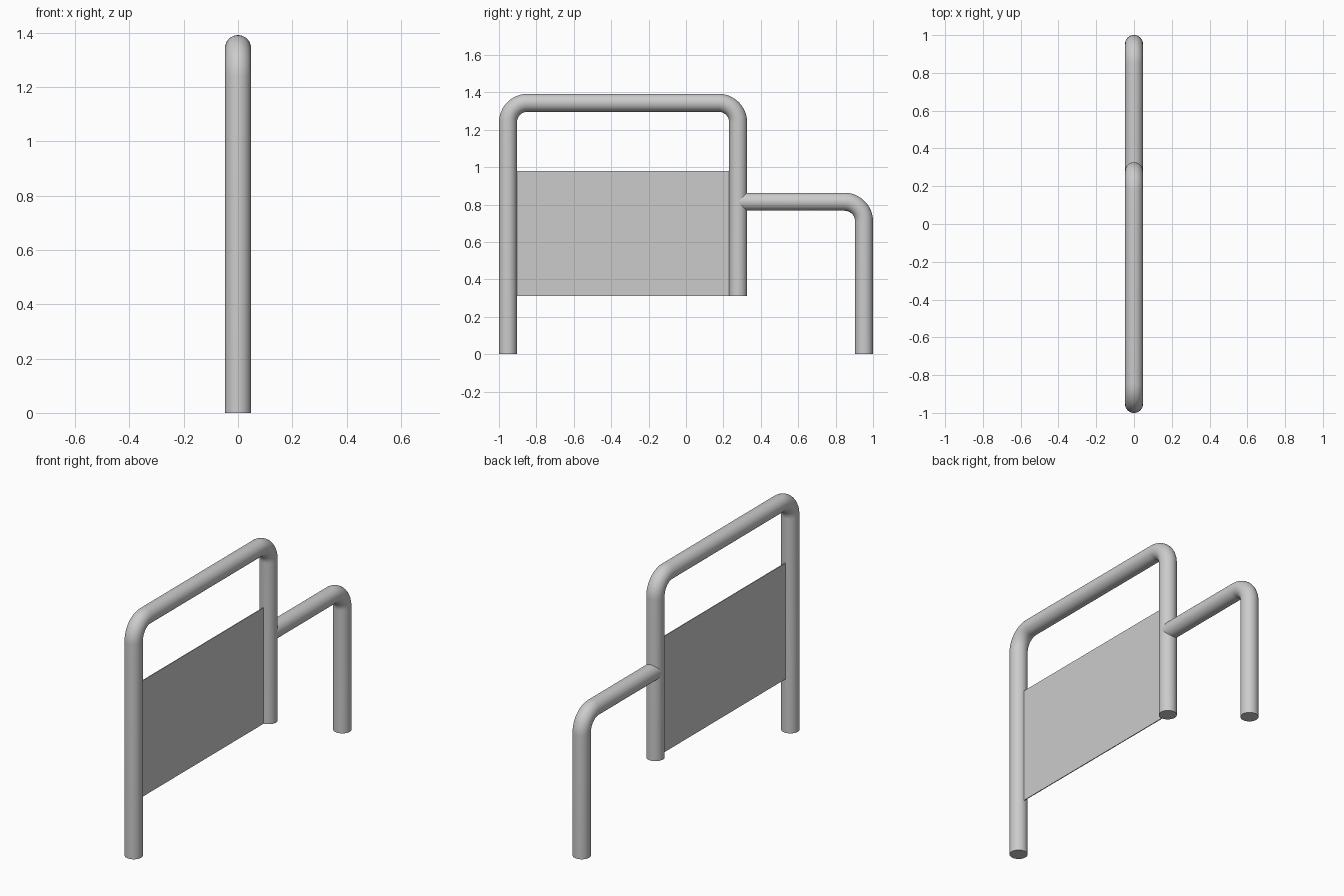
import bpy
from math import pi, sin, cos, radians
from mathutils import Vector

if "Cube" in bpy.data.objects:
    bpy.data.objects.remove(bpy.data.objects["Cube"], do_unlink=True)

TUBE_R, BEND_R, STEPS = 0.048, 0.105, 12

steel = bpy.data.materials.new("steel_grey")
steel.use_nodes = True
colour = (0.6, 0.6, 0.6, 1)
steel.diffuse_color = colour
steel.node_tree.nodes["Principled BSDF"].inputs["Base Color"].default_value = colour


def rounded_path(corners):
    """Path through right-angled corners, each replaced by an arc."""
    pts = [Vector((0, *c)) for c in corners]
    path = [pts[0]]
    for a, b, c in zip(pts, pts[1:], pts[2:]):
        back, ahead = (a - b).normalized(), (c - b).normalized()
        centre = b + (back + ahead) * BEND_R
        for i in range(STEPS + 1):
            t = i / STEPS * pi / 2
            path.append(centre - (ahead * cos(t) + back * sin(t)) * BEND_R)
    return path + [pts[-1]]


def tube(name, corners):
    curve = bpy.data.curves.new(name, "CURVE")
    curve.dimensions = "3D"
    curve.bevel_depth = TUBE_R
    curve.bevel_resolution = 14
    curve.use_fill_caps = True
    path = rounded_path(corners)
    spline = curve.splines.new("POLY")
    spline.points.add(len(path) - 1)
    for point, co in zip(spline.points, path):
        point.co = (*co, 1)
    curve.materials.append(steel)
    obj = bpy.data.objects.new(name, curve)
    bpy.context.collection.objects.link(obj)
    bpy.ops.object.select_all(action="DESELECT")
    obj.select_set(True)
    bpy.context.view_layer.objects.active = obj
    bpy.ops.object.convert(target="MESH")
    bpy.ops.object.shade_smooth_by_angle(angle=radians(40))


# Bent tubes, corners given as (y, z)
FRONT, MIDDLE, REAR = -0.952, 0.279, 0.952
tube("tall_hoop", [(FRONT, 0), (FRONT, 1.344), (MIDDLE, 1.344), (MIDDLE, 0.31)])
tube("low_rail", [(MIDDLE, 0.815), (REAR, 0.815), (REAR, 0)])

# Thin infill panel between the hoop posts
y0, y1, z0, z1 = FRONT + TUBE_R, MIDDLE - TUBE_R, 0.31, 0.98
bpy.ops.mesh.primitive_cube_add(size=1, location=(0, (y0 + y1) / 2, (z0 + z1) / 2))
panel = bpy.context.object
panel.name = "infill_panel"
panel.scale = (0.005, y1 - y0, z1 - z0)
panel.data.materials.append(steel)
